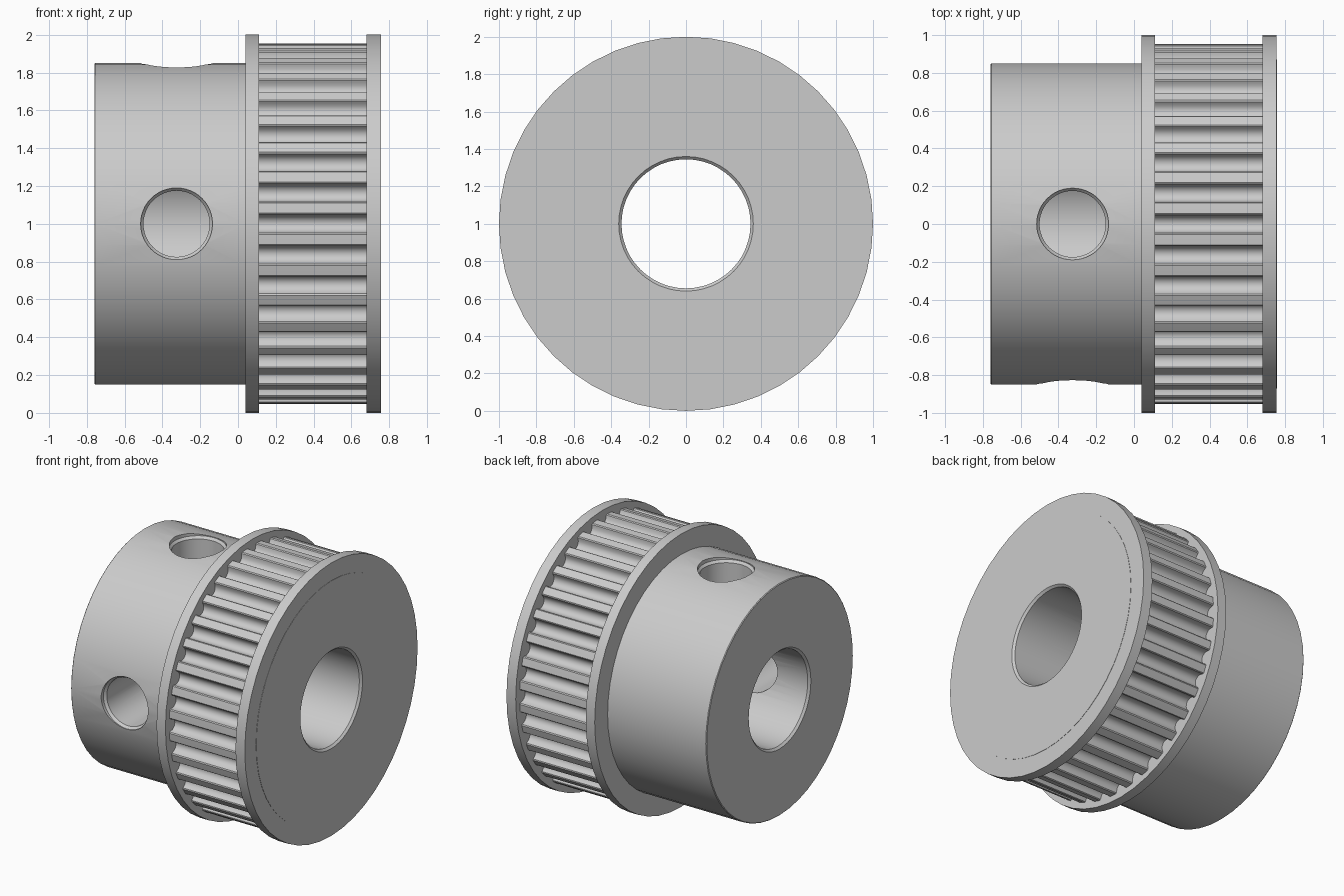
import bpy, bmesh, math
from mathutils import Matrix

if "Cube" in bpy.data.objects:
    bpy.data.objects.remove(bpy.data.objects["Cube"])

CENTRE = Matrix.Translation((0, 0, 1))


def finish(name, bm, matrix):
    bmesh.ops.recalc_face_normals(bm, faces=bm.faces)
    bm.transform(matrix)
    mesh = bpy.data.meshes.new(name)
    bm.to_mesh(mesh)
    bm.free()
    obj = bpy.data.objects.new(name, mesh)
    bpy.context.collection.objects.link(obj)
    return obj


def bridge(bm, a, b):
    for i in range(len(a)):
        j = (i + 1) % len(a)
        bm.faces.new((a[i], a[j], b[j], b[i]))


def lathe(name, profile, matrix, segments=48, ring=True):
    """Turn (x, radius) points about x; a ring closes on itself, else ends are capped."""
    bm = bmesh.new()
    rings = []
    for x, r in profile:
        angles = [2 * math.pi * i / segments for i in range(segments)]
        rings.append([bm.verts.new((x, r * math.cos(a), r * math.sin(a))) for a in angles])
    for a, b in zip(rings, rings[1:]):
        bridge(bm, a, b)
    if ring:
        bridge(bm, rings[-1], rings[0])
    else:
        bm.faces.new(rings[0])
        bm.faces.new(rings[-1])
    return finish(name, bm, matrix)


def smooth(obj):
    bpy.ops.object.select_all(action='DESELECT')
    obj.select_set(True)
    bpy.context.view_layer.objects.active = obj
    bpy.ops.object.shade_smooth_by_angle(angle=math.radians(30))


# Hub, both flanges and the chamfered bore turned as one body
body = lathe("hub_and_flanges", [
    (-0.76, 0.36), (-0.76, 0.845), (-0.755, 0.85), (0.04, 0.85),
    (0.04, 1.0), (0.112, 1.0), (0.112, 0.87), (0.68, 0.87),
    (0.68, 1.0), (0.755, 1.0), (0.755, 0.87), (0.757, 0.87),
    (0.757, 0.36), (0.742, 0.345), (-0.745, 0.345)], CENTRE)

# Set screw holes, one on top and one at the front, with chamfered mouths
for label, axis in (("top", 'Y'), ("front", 'Z')):
    place = Matrix.Translation((-0.325, 0, 1)) @ Matrix.Rotation(-math.pi / 2, 4, axis)
    cutter = lathe(label + "_screw_hole_cutter",
                   [(0.1, 0.175), (0.805, 0.175), (0.822, 0.19), (1.0, 0.19)],
                   place, ring=False)
    cutter.hide_render = True
    mod = body.modifiers.new(label + "_screw_hole", 'BOOLEAN')
    mod.object = cutter
    mod.solver = 'EXACT'
    bpy.context.view_layer.objects.active = body
    bpy.ops.object.modifier_apply(modifier=mod.name)
    bpy.data.objects.remove(cutter)
smooth(body)

# Toothed belt: 36 round-bottomed grooves, ends buried in the flanges
TEETH, TIP, GROOVE = 36, 0.955, 0.047
groove = [(-0.056, TIP), (-0.049, 0.949)]
for i in range(9):
    a = math.pi * (1 + i / 8)
    groove.append((GROOVE * math.cos(a), 0.938 + GROOVE * math.sin(a)))
groove += [(0.049, 0.949), (0.056, TIP), (math.pi * TIP / TEETH, TIP)]

bm = bmesh.new()
ends = []
for x in (0.1, 0.69):
    loop = []
    for tooth in range(TEETH):
        for t, r in groove:
            a = 2 * math.pi * tooth / TEETH + t / TIP
            loop.append(bm.verts.new((x, r * math.cos(a), r * math.sin(a))))
    ends.append(loop)
bridge(bm, ends[0], ends[1])
smooth(finish("toothed_belt_ring", bm, CENTRE))
